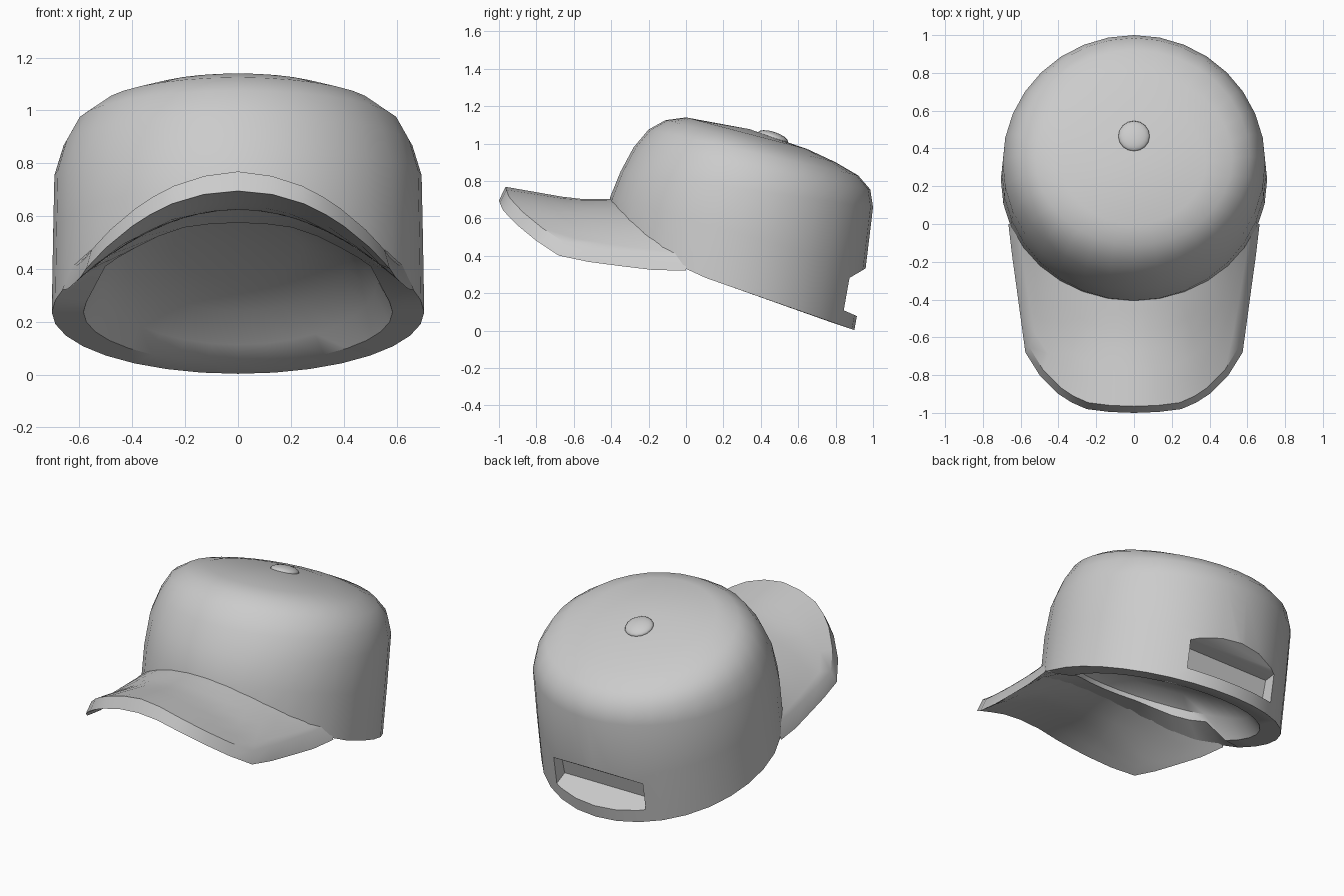
import bpy, bmesh, math
from mathutils import Vector

if "Cube" in bpy.data.objects:
    bpy.data.objects.remove(bpy.data.objects["Cube"])

SEG = 32
WALL = 0.12


def finish(name, bm, smooth=True, angle=35):
    bmesh.ops.recalc_face_normals(bm, faces=bm.faces)
    mesh = bpy.data.meshes.new(name)
    bm.to_mesh(mesh)
    bm.free()
    ob = bpy.data.objects.new(name, mesh)
    bpy.context.collection.objects.link(ob)
    if smooth:
        shade(ob, angle)
    return ob


def activate(ob):
    bpy.ops.object.select_all(action='DESELECT')
    ob.select_set(True)
    bpy.context.view_layer.objects.active = ob


def shade(ob, angle):
    activate(ob)
    bpy.ops.object.shade_smooth_by_angle(angle=math.radians(angle))


def interp(pts, v):
    for (a, fa), (b, fb) in zip(pts, pts[1:]):
        if v <= b:
            return fa + (fb - fa) * max(0, (v - a) / (b - a))
    return pts[-1][1]


# Underside of the arched brim, which also shapes the raised front of the crown rim
def brim_bottom(x, y):
    ridge = [(-1, .695), (-.8, .66), (-.6, .625), (-.2, .62), (0, .64)]
    return interp(ridge, y) - .72 * x * x


# Crown: tilted rings given as front y, front z, back y, back z, half width
RINGS = [(-.43, .47, .90, .003, .705), (-.405, .715, .96, .33, .70),
         (-.35, .85, 1.0, .66, .695), (-.28, .98, .985, .755, .66),
         (-.2, 1.075, .92, .83, .61), (-.11, 1.125, .8, .90, .52),
         (.0, 1.14, .65, .97, .38)]


def ring_point(r, a):
    yf, zf, yb, zb, w = r
    k = (1 - math.cos(a)) / 2
    return Vector((w * math.sin(a), yf + (yb - yf) * k, zf + (zb - zf) * k))


def shell(bm, rings, apex, lift):
    grid = []
    angles = [2 * math.pi * i / SEG for i in range(SEG)]
    for j, r in enumerate(rings):
        row = []
        for a in angles:
            p = ring_point(r, a)
            if j == 0 and p.y < .05:
                q = ring_point(rings[1], a)
                z = max(p.z, brim_bottom(p.x, p.y) + lift)
                p = p.lerp(q, min(.85, (z - p.z) / (q.z - p.z)))
            row.append(bm.verts.new(p))
        grid.append(row)
    top = bm.verts.new(apex)
    for i in range(SEG):
        n = (i + 1) % SEG
        for lo, hi in zip(grid, grid[1:]):
            bm.faces.new((lo[i], lo[n], hi[n], hi[i]))
        bm.faces.new((grid[-1][i], grid[-1][n], top))
    return grid[0]


bm = bmesh.new()
outer = shell(bm, RINGS, (0, .34, 1.077), .006)

# Inside: a shallow hollow rising from the thick rim, leaning with the crown
yf, zf, yb, zb, w = RINGS[0]
yf, zf, yb, zb, w = yf + WALL, zf - .04, yb - WALL, zb + .04, w - WALL
inner_rings = []
for scale, h, tilt in [(1, 0, 1), (.9, .12, 1.4), (.72, .2, 1.4), (.42, .24, 1.4)]:
    cy, cz = (yf + yb) / 2, (zf + zb) / 2 + h
    dy, dz = (yb - yf) / 2 * scale, (zb - zf) / 2 * scale * tilt
    inner_rings.append((cy - dy, cz - dz, cy + dy, cz + dz, w * scale))
inner = shell(bm, inner_rings, (0, .235, .49), -.02)
for i in range(SEG):
    n = (i + 1) % SEG
    bm.faces.new((outer[i], outer[n], inner[n], inner[i]))
crown = finish("crown", bm, False)

# Recess above the back strap
bm = bmesh.new()
profile = [(.765, .145), (.80, .275), (.88, .285), (1.04, .38), (1.01, .035), (.84, .11)]
face = bm.faces.new([bm.verts.new((-.31, y, z)) for y, z in profile])
ends = [face, face.copy()]
bmesh.ops.translate(bm, vec=(.62, 0, 0), verts=ends[1].verts)
bmesh.ops.bridge_loops(bm, edges=bm.edges[:])
cutter = finish("back_recess_cutter", bm, False)
cutter.hide_render = True
mod = crown.modifiers.new("back_recess", 'BOOLEAN')
mod.operation = 'DIFFERENCE'
mod.solver = 'EXACT'
mod.object = cutter
activate(crown)
bpy.ops.object.modifier_apply(modifier=mod.name)
bpy.data.objects.remove(cutter)
shade(crown, 40)

# Brim: outline from the tip to the side, joined to the crown wall
half = [(0, -1), (.13, -.995), (.25, -.98), (.33, -.945), (.4, -.9), (.5, -.8),
        (.575, -.68), (.597, -.52), (.62, -.35), (.645, -.17), (.665, 0)]
turns = [0, 6, 12, 17, 22, 30, 38, 45, 52, 59, 66]
side = list(zip(half, turns))
outline = [((-x, y), -t) for (x, y), t in reversed(side[1:])] + side
ROWS = 7

bm = bmesh.new()
bottom, top = [], []
for (x, y), t in outline:
    a = math.radians(t)
    rim = Vector((x, y))
    root = Vector((.61 * math.sin(a), .25 - .61 * math.cos(a)))
    upper_rim = rim + (Vector((0, .1)) - rim).normalized() * .035
    low, high = [], []
    for k in range(ROWS):
        f = k / (ROWS - 1)
        p = rim.lerp(root, f)
        q = upper_rim.lerp(root, f)
        thick = .08 - .035 * abs(x) * (1 - f)
        low.append(bm.verts.new((p.x, p.y, brim_bottom(p.x, p.y))))
        high.append(bm.verts.new((q.x, q.y, brim_bottom(q.x, q.y) + thick)))
    bottom.append(low)
    top.append(high)
for i in range(len(outline) - 1):
    for g in (bottom, top):
        for k in range(ROWS - 1):
            bm.faces.new((g[i][k], g[i + 1][k], g[i + 1][k + 1], g[i][k + 1]))
    for k in (0, ROWS - 1):
        bm.faces.new((bottom[i][k], bottom[i + 1][k], top[i + 1][k], top[i][k]))
for i in (0, len(outline) - 1):
    for k in range(ROWS - 1):
        bm.faces.new((bottom[i][k], bottom[i][k + 1], top[i][k + 1], top[i][k]))
finish("brim", bm)

# Top button
bm = bmesh.new()
bmesh.ops.create_uvsphere(bm, u_segments=16, v_segments=8, radius=1)
button = finish("top_button", bm, True, 60)
button.scale = (.083, .085, .03)
button.rotation_euler = (math.radians(-18), 0, 0)
button.location = (0, .465, 1.033)
